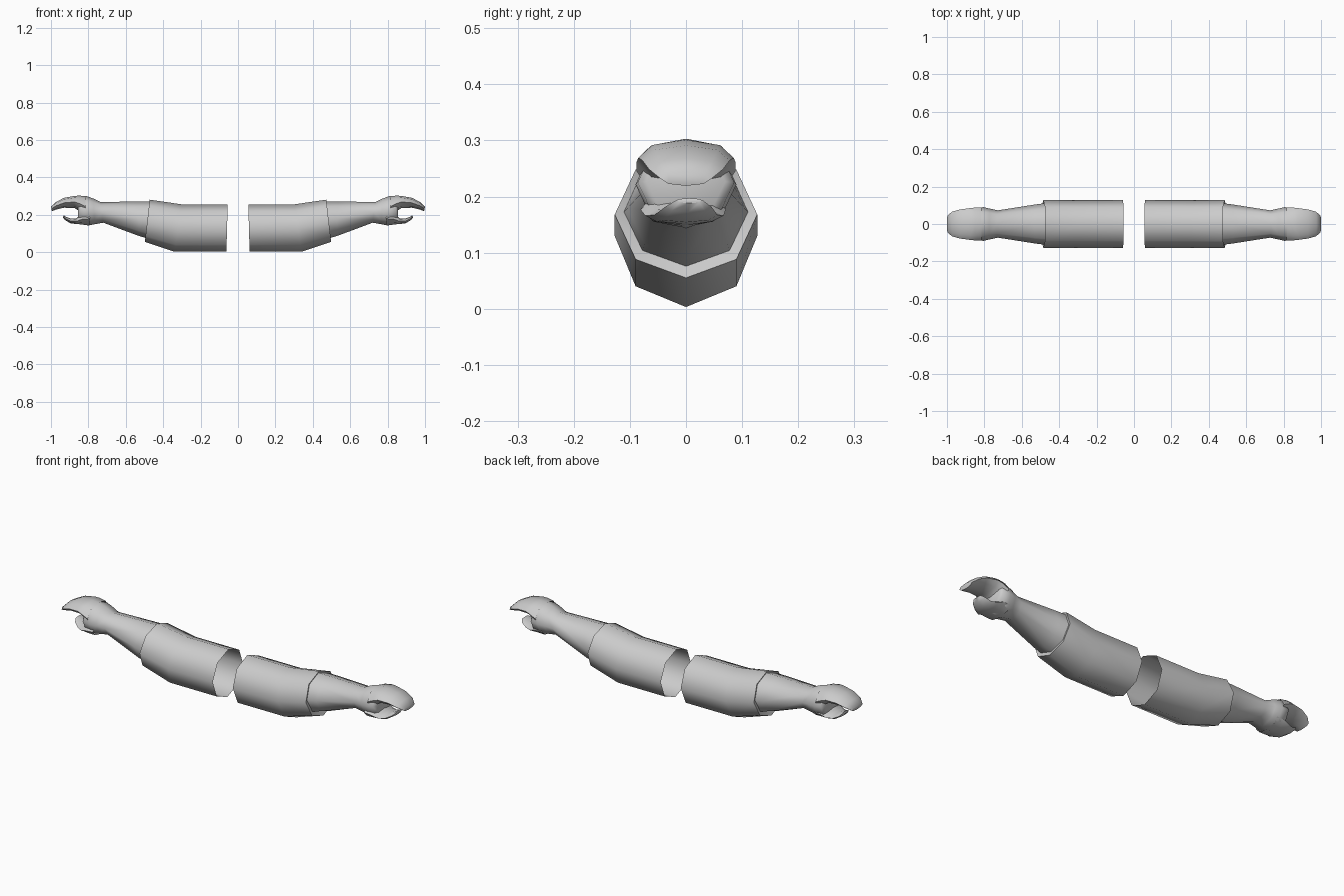
import bpy, bmesh, math

SIDES = 8


def ring(bm, x_bottom, x_top, z_bottom, z_top, half_y, y_mid=0.0):
    """Eight-sided cross-section, leaning from x_bottom to x_top."""
    verts = []
    for i in range(SIDES):
        a = 2 * math.pi * i / SIDES
        t = (math.sin(a) + 1) / 2
        verts.append(bm.verts.new((x_bottom + (x_top - x_bottom) * t,
                                   y_mid + half_y * math.cos(a),
                                   z_bottom + (z_top - z_bottom) * t)))
    return verts


def loft(bm, sections, cap_end=False):
    rings = [ring(bm, *s) for s in sections]
    for a, b in zip(rings, rings[1:]):
        for i in range(SIDES):
            j = (i + 1) % SIDES
            bm.faces.new((a[i], a[j], b[j], b[i]))
    if cap_end:
        bm.faces.new(rings[-1])


def mirrored_part(name, lofts, angle):
    bm = bmesh.new()
    for sections, cap in lofts:
        loft(bm, sections, cap)
    bmesh.ops.recalc_face_normals(bm, faces=bm.faces)
    mesh = bpy.data.meshes.new(name)
    bm.to_mesh(mesh)
    bm.free()
    obj = bpy.data.objects.new(name, mesh)
    bpy.context.collection.objects.link(obj)
    mod = obj.modifiers.new("other_side", 'MIRROR')
    mod.use_axis[0] = True
    mod.use_mirror_merge = False
    bpy.ops.object.select_all(action='DESELECT')
    obj.select_set(True)
    bpy.context.view_layer.objects.active = obj
    bpy.ops.object.shade_smooth_by_angle(angle=math.radians(angle))
    return obj


# Sleeves: open tubes with a bend and a turned-in cuff
sleeve = [
    (0.062, 0.055, 0.003, 0.256, 0.127),
    (0.340, 0.300, 0.003, 0.256, 0.127),
    (0.498, 0.472, 0.055, 0.281, 0.127),
    (0.490, 0.468, 0.076, 0.270, 0.110),
]
mirrored_part("sleeves", [(sleeve, False)], 50)

# Forearm, wrist and palm
forearm = [
    (0.470, 0.465, 0.070, 0.272, 0.112),
    (0.530, 0.530, 0.087, 0.272, 0.104),
    (0.720, 0.735, 0.158, 0.268, 0.073),
    (0.765, 0.775, 0.150, 0.288, 0.082),
    (0.800, 0.810, 0.143, 0.300, 0.090),
    (0.845, 0.845, 0.150, 0.301, 0.086),
    (0.855, 0.855, 0.168, 0.285, 0.070),
]
# Mitten-like fingers hooking forward
fingers = [
    (0.815, 0.815, 0.190, 0.300, 0.088),
    (0.850, 0.850, 0.220, 0.303, 0.088),
    (0.875, 0.875, 0.237, 0.301, 0.085),
    (0.930, 0.930, 0.238, 0.291, 0.078),
    (0.970, 0.975, 0.229, 0.268, 0.066),
    (0.995, 1.000, 0.219, 0.244, 0.045),
]
# Broad thumb below
thumb = [
    (0.790, 0.790, 0.145, 0.215, 0.075, -0.005),
    (0.830, 0.840, 0.148, 0.205, 0.076, -0.005),
    (0.860, 0.865, 0.151, 0.181, 0.070, -0.003),
    (0.895, 0.895, 0.154, 0.180, 0.056, 0.000),
    (0.925, 0.920, 0.172, 0.190, 0.042, 0.004),
    (0.937, 0.932, 0.188, 0.197, 0.025, 0.006),
]
mirrored_part("hands_and_forearms",
              [(forearm, True), (fingers, True), (thumb, True)], 60)
